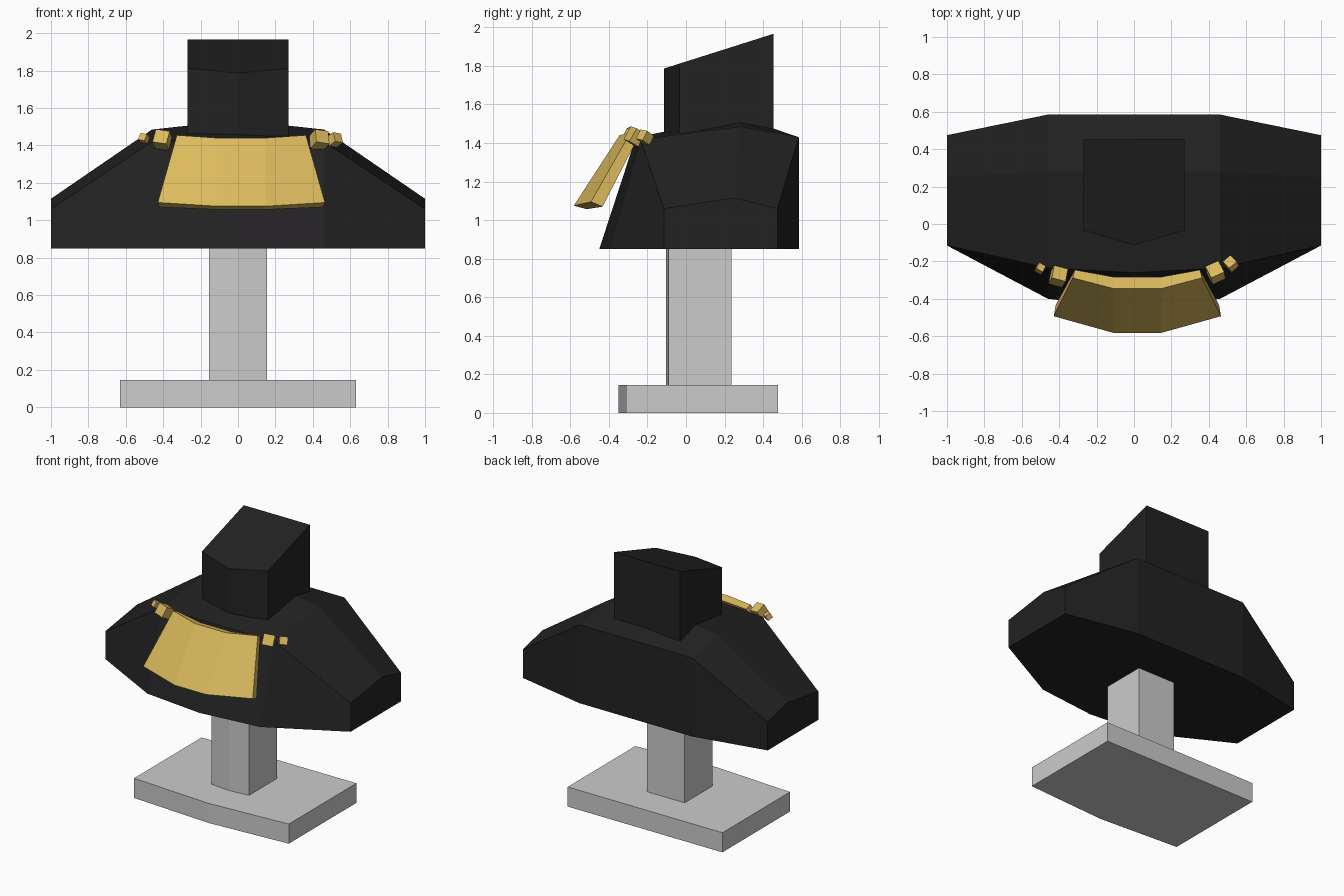
import bpy, bmesh
from math import radians
from mathutils import Euler, Matrix

if "Cube" in bpy.data.objects:
    bpy.data.objects.remove(bpy.data.objects["Cube"])


def material(name, rgb):
    m = bpy.data.materials.new(name)
    m.diffuse_color = (*rgb, 1)
    m.use_nodes = True
    m.node_tree.nodes["Principled BSDF"].inputs["Base Color"].default_value = m.diffuse_color
    return m


def finish(name, bm, mat=None):
    bmesh.ops.recalc_face_normals(bm, faces=bm.faces[:])
    me = bpy.data.meshes.new(name)
    bm.to_mesh(me)
    bm.free()
    ob = bpy.data.objects.new(name, me)
    bpy.context.collection.objects.link(ob)
    if mat:
        me.materials.append(mat)
    return ob


def loft(name, rings, mat=None):
    """Skin a list of equal-length closed rings and cap both ends."""
    bm = bmesh.new()
    vs = [[bm.verts.new(p) for p in r] for r in rings]
    n = len(rings[0])
    for a, b in zip(vs, vs[1:]):
        for i in range(n):
            j = (i + 1) % n
            bm.faces.new((a[i], a[j], b[j], b[i]))
    bm.faces.new(vs[0])
    bm.faces.new(vs[-1])
    return finish(name, bm, mat)


def pointed_block(name, w, front, corner, back, z0, z1, slope=0, mat=None):
    """Block with a shallow point at the front and an optionally sloped top."""
    plan = [(-w, corner), (0, front), (w, corner), (w, back), (-w, back)]
    low = [(x, y, z0) for x, y in plan]
    top = [(x, y, z1 + slope * (y - front)) for x, y in plan]
    return loft(name, [low, top], mat)


black = material("black_velvet", (0.017, 0.016, 0.017))
gold = material("gold", (0.71, 0.49, 0.11))

# Stand
pointed_block("base", 0.632, -0.35, -0.31, 0.478, 0, 0.145)
pointed_block("post", 0.154, -0.105, -0.09, 0.235, 0.145, 0.87)

# Shoulders: (y, z) sections swept across x
end = [(-0.115, 0.85), (-0.115, 1.06), (0.25, 1.115), (0.475, 1.06), (0.475, 0.85)]
mid = [(-0.40, 0.85), (-0.235, 1.42), (0.28, 1.485), (0.585, 1.43), (0.585, 0.85)]
centre = [(-0.45, 0.85), (-0.26, 1.43), (0.28, 1.535), (0.585, 1.43), (0.585, 0.85)]
sections = [(-1, end), (-0.46, mid), (0, centre), (0.46, mid), (1, end)]
loft("shoulders", [[(x, y, z) for y, z in s] for x, s in sections], black)

# Neck with slanted top
pointed_block("neck", 0.27, -0.113, -0.035, 0.453, 1.38, 1.787, 0.317, black)

# Pendant plate: each ring is front top, front bottom, back bottom, back top
cx = 0.018
rings = []
for s in (-1, -0.3, 0.3, 1):
    if abs(s) == 1:
        ring = [(0.345, -0.288, 1.455), (0.447, -0.493, 1.095),
                (0.437, -0.433, 1.07), (0.335, -0.245, 1.435)]
    else:
        ring = [(0.128, -0.345, 1.44), (0.128, -0.582, 1.075),
                (0.128, -0.515, 1.057), (0.128, -0.283, 1.425)]
    rings.append([(cx + x * (1 if s > 0 else -1), y, z) for x, y, z in ring])
loft("pendant_plate", rings, gold)

# Cube beads either side of the plate
beads = [(-0.405, -0.28, 1.43, 0.077, -15), (-0.503, -0.238, 1.437, 0.04, -30),
         (0.435, -0.26, 1.43, 0.077, 24), (0.518, -0.213, 1.43, 0.055, 40)]
for i, (x, y, z, size, turn) in enumerate(beads):
    bm = bmesh.new()
    rot = Euler((radians(-28), radians(8), radians(turn))).to_matrix().to_4x4()
    bmesh.ops.create_cube(bm, size=size, matrix=Matrix.Translation((x, y, z)) @ rot)
    finish(f"bead_{i + 1}", bm, gold)
